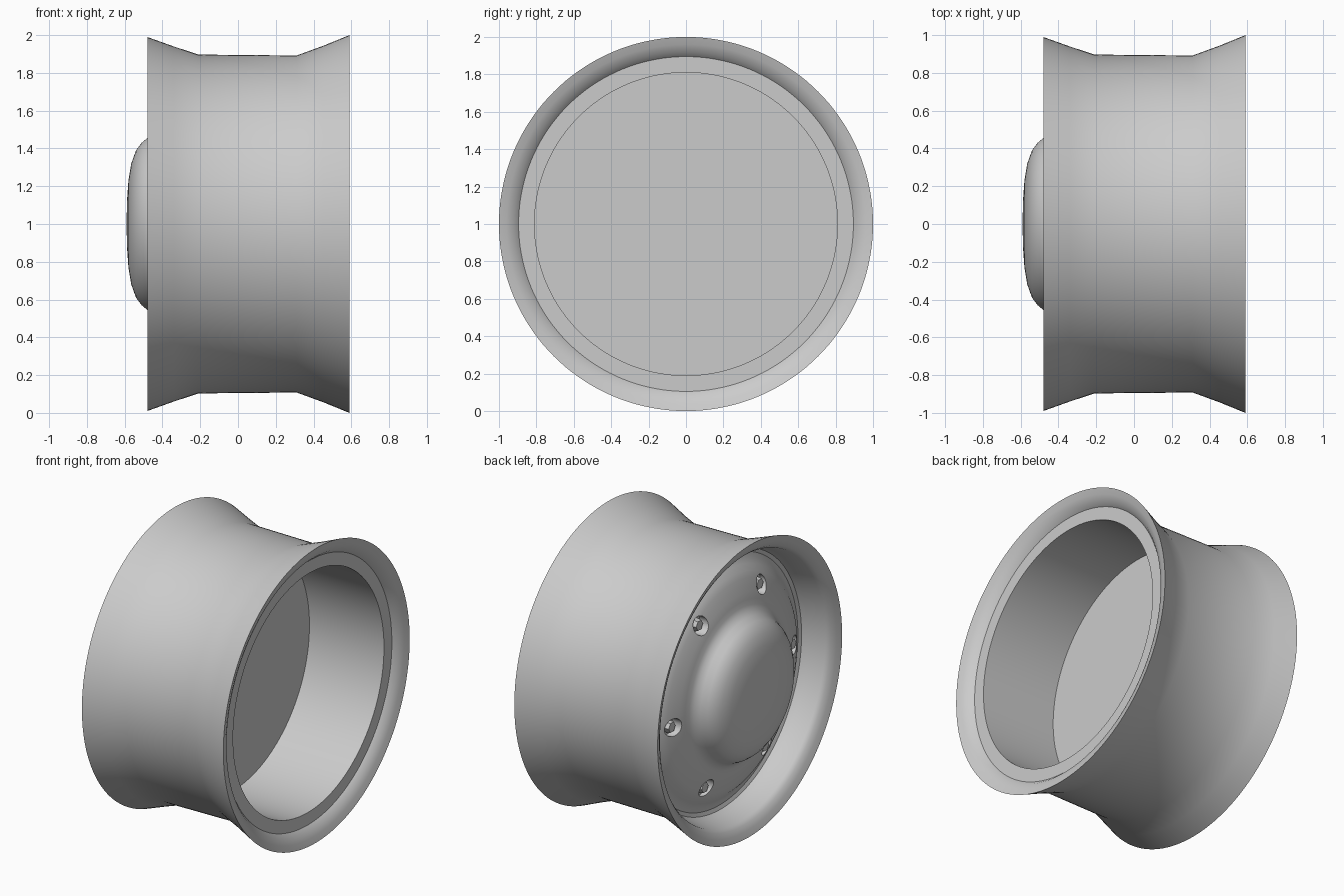
import bpy, bmesh, math
from mathutils import Matrix, Vector

cube = bpy.data.objects.get("Cube")
if cube:
    bpy.data.objects.remove(cube, do_unlink=True)

SEGMENTS = 144
CENTRE_Z = 1.0

# Single metal colour
metal = bpy.data.materials.new("grey_metal")
metal.use_nodes = True
metal.diffuse_color = (0.6, 0.6, 0.6, 1)
for node in metal.node_tree.nodes:
    if node.type == 'BSDF_PRINCIPLED':
        node.inputs["Base Color"].default_value = metal.diffuse_color


def add_object(name, bm):
    bmesh.ops.recalc_face_normals(bm, faces=bm.faces)
    mesh = bpy.data.meshes.new(name)
    bm.to_mesh(mesh)
    bm.free()
    mesh.materials.append(metal)
    obj = bpy.data.objects.new(name, mesh)
    bpy.context.collection.objects.link(obj)
    return obj


def activate(obj):
    bpy.ops.object.select_all(action='DESELECT')
    obj.select_set(True)
    bpy.context.view_layer.objects.active = obj


def smooth(obj, degrees):
    activate(obj)
    bpy.ops.object.shade_smooth_by_angle(angle=math.radians(degrees))


def revolve(name, profile):
    """Spin (x, radius) points around the wheel axle."""
    bm = bmesh.new()
    verts = [bm.verts.new((x, 0, CENTRE_Z + r)) for x, r in profile]
    edges = [bm.edges.new(pair) for pair in zip(verts, verts[1:])]
    bmesh.ops.spin(bm, geom=verts + edges, cent=(0, 0, CENTRE_Z), axis=(1, 0, 0),
                   angle=math.tau, steps=SEGMENTS, use_duplicate=False)
    bmesh.ops.remove_doubles(bm, verts=bm.verts, dist=0.0001)
    return add_object(name, bm)


def bolt_ring(name, radius, tip, x0, x1, sides):
    """Six rods parallel to the axle, spaced around the bolt circle."""
    bm = bmesh.new()
    for i in range(6):
        angle = math.radians(60 * i - 3)
        place = Vector(((x0 + x1) / 2, 0.65 * math.cos(angle),
                        CENTRE_Z + 0.65 * math.sin(angle)))
        bmesh.ops.create_cone(bm, cap_ends=True, segments=sides, radius1=tip,
                              radius2=radius, depth=x1 - x0,
                              matrix=Matrix.Translation(place)
                              @ Matrix.Rotation(math.pi / 2, 4, 'Y'))
    return add_object(name, bm)


# Rim sections, running from the dome centre round to the bore floor
dome = [(-.59, 0), (-.588, .12), (-.58, .23), (-.565, .32), (-.54, .39),
        (-.51, .43), (-.48, .455), (-.44, .475), (-.41, .50)]
bolt_face = [(-.395, .53), (-.388, .565), (-.375, .61), (-.36, .65),
             (-.345, .69), (-.325, .73), (-.295, .765)]
channel = [(-.27, .80), (-.26, .83), (-.27, .855), (-.31, .872), (-.42, .895)]
outer_lip = [(-.445, .915), (-.465, .95), (-.48, .99)]
barrel = [(-.34, .94), (-.21, .897), (.31, .892), (.45, .943), (.59, 1)]
inner_lip = [(.577, .96), (.558, .92), (.53, .895), (.53, .81)]
bore = [(-.03, .81), (-.03, 0)]

rim = revolve("wheel_rim", dome + bolt_face + channel + outer_lip + barrel
              + inner_lip + bore)

# Round bolt recesses
cutter = bolt_ring("recess_cutter", .06, .06, -.5, -.31, 32)
cutter.hide_render = True
cut = rim.modifiers.new("recesses", 'BOOLEAN')
cut.object = cutter
cut.operation = 'DIFFERENCE'
cut.solver = 'EXACT'
activate(rim)
bpy.ops.object.modifier_apply(modifier=cut.name)
bpy.data.objects.remove(cutter, do_unlink=True)
smooth(rim, 40)

# Hexagonal bolts seated in the recesses
bolts = bolt_ring("wheel_bolts", .042, .036, -.35, -.30, 6)
smooth(bolts, 20)
